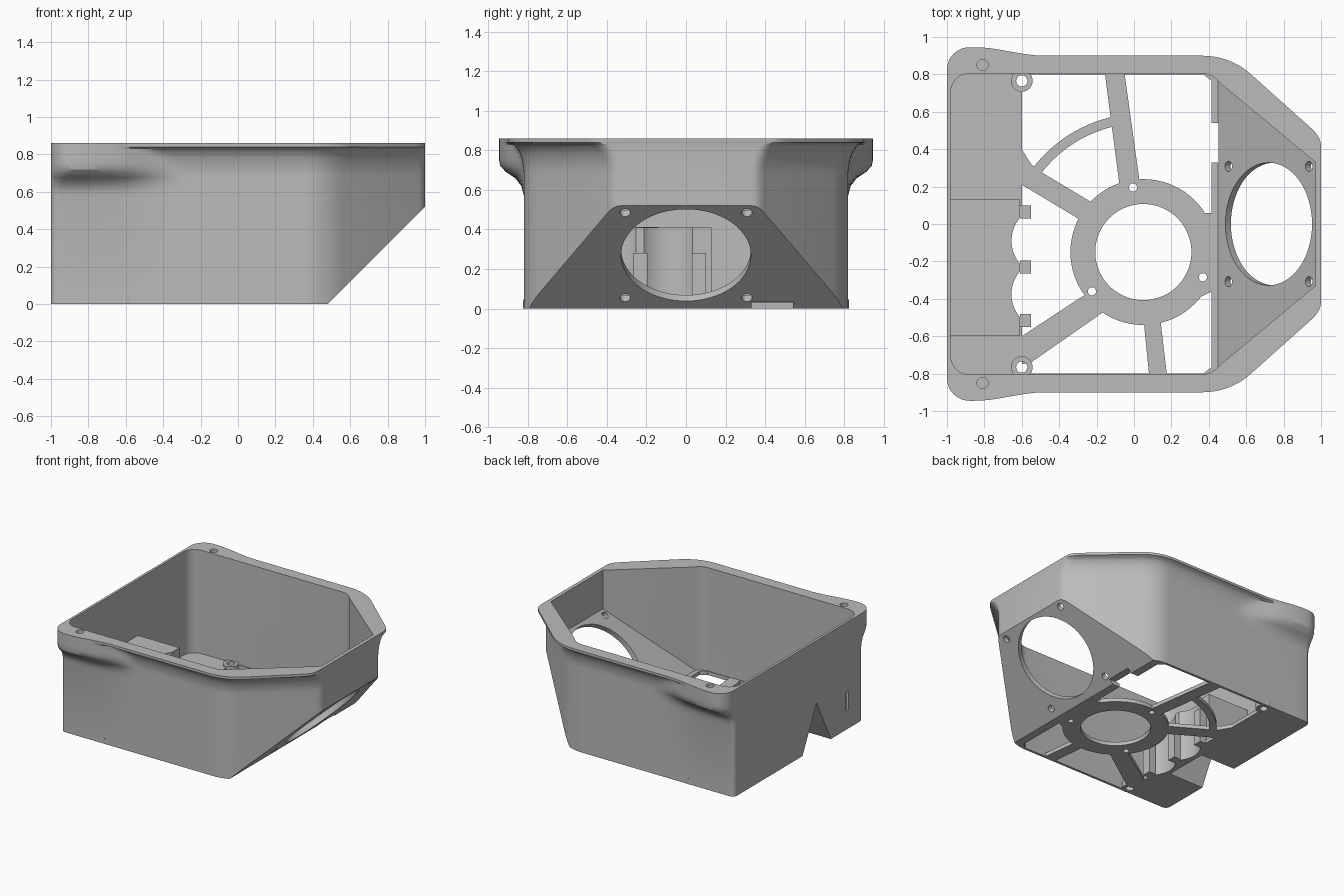
import bpy, bmesh, math
from mathutils import Vector, Matrix

if "Cube" in bpy.data.objects:
    bpy.data.objects.remove(bpy.data.objects["Cube"])

grey = bpy.data.materials.new("warm_grey_plastic")
grey.diffuse_color = (0.5, 0.5, 0.5, 1)
grey.use_nodes = True
grey.node_tree.nodes["Principled BSDF"].inputs["Base Color"].default_value = grey.diffuse_color


def make(name, bm):
    bmesh.ops.recalc_face_normals(bm, faces=bm.faces)
    me = bpy.data.meshes.new(name)
    bm.to_mesh(me)
    bm.free()
    ob = bpy.data.objects.new(name, me)
    bpy.context.collection.objects.link(ob)
    me.materials.append(grey)
    return ob


def loft(rings):
    bm = bmesh.new()
    vs = [[bm.verts.new(p) for p in r] for r in rings]
    n = len(rings[0])
    for a, b in zip(vs, vs[1:]):
        for i in range(n):
            j = (i + 1) % n
            bm.faces.new((a[i], a[j], b[j], b[i]))
    bm.faces.new(vs[0][::-1])
    bm.faces.new(vs[-1])
    return bm


def prism(name, pts, z0, z1):
    return make(name, loft([[(x, y, z) for x, y in pts] for z in (z0, z1)]))


def box(name, x0, x1, y0, y1, z0, z1):
    return prism(name, [(x0, y0), (x1, y0), (x1, y1), (x0, y1)], z0, z1)


def disc(x, y, r, n=32):
    return [(x + r * math.cos(2 * math.pi * i / n), y + r * math.sin(2 * math.pi * i / n)) for i in range(n)]


def slope_cut(bm, offset):
    # trim everything beyond the plane x - z = offset and close the opening
    bmesh.ops.bisect_plane(bm, geom=bm.verts[:] + bm.edges[:] + bm.faces[:], dist=1e-5,
                           plane_co=(offset, 0, 0), plane_no=(1, 0, -1), clear_outer=True)
    bmesh.ops.holes_fill(bm, edges=[e for e in bm.edges if e.is_boundary], sides=0)
    return bm


def boolean(ob, other, op='DIFFERENCE', keep=False):
    m = ob.modifiers.new("bool", 'BOOLEAN')
    m.operation, m.object, m.solver = op, other, 'EXACT'
    bpy.context.view_layer.objects.active = ob
    bpy.ops.object.modifier_apply(modifier=m.name)
    if not keep:
        bpy.data.objects.remove(other)


def bezier(a, b, c, n=8):
    a, b, c = Vector(a), Vector(b), Vector(c)
    return [a * (1 - t) ** 2 + b * 2 * t * (1 - t) + c * t * t for t in (i / n for i in range(n + 1))]


def smooth(t):
    t = min(1, max(0, t))
    return t * t * (3 - 2 * t)


def arc_corner(cx, cy, r, n=8):
    return [Vector((cx - r * math.cos(a), cy + r * math.sin(a))) for a in (i * math.pi / 2 / n for i in range(n + 1))]


# Outline of the body and of the flared rim, matched point by point
xs = [-0.85 + i * 0.04 for i in range(30)]
body = arc_corner(-0.96, 0.78, 0.04) + [Vector((x, 0.82)) for x in xs]
rim = arc_corner(-0.88, 0.825, 0.12) + [Vector((x, 0.945 - 0.045 * smooth((x + 0.85) / 0.37))) for x in xs]
body += bezier((0.36, 0.82), (0.465, 0.82), (0.56, 0.74)) + bezier((0.965, 0.395), (1, 0.365), (1, 0.33), 4)
rim += bezier((0.36, 0.90), (0.51, 0.90), (0.62, 0.805)) + bezier((0.95, 0.51), (1, 0.465), (1, 0.42), 4)

BUMP = [(0.57, 0), (0.62, 0.1), (0.66, 0.35), (0.69, 0.72), (0.72, 0.95), (0.75, 1), (0.9, 1)]


def flare(z, x):
    t = min(1, max(0, (z - 0.68) / 0.16))
    main = 1 - math.sqrt(1 - t * t)
    bump = 0
    for (a, fa), (b, fb) in zip(BUMP, BUMP[1:]):
        if a <= z <= b:
            bump = fa + (fb - fa) * (z - a) / (b - a)
    return max(main, bump * (1 - smooth((x + 0.65) / 0.37)))


rings = []
for z in (0, 0.57, 0.6, 0.62, 0.64, 0.66, 0.675, 0.69, 0.705, 0.72, 0.75, 0.78, 0.8, 0.82, 0.83, 0.84, 0.86):
    half = [b.lerp(r, flare(z, b.x)) for b, r in zip(body, rim)]
    rings.append([(p.x, p.y, z) for p in half] + [(p.x, -p.y, z) for p in reversed(half)])
shell = make("housing_shell", slope_cut(loft(rings), 0.48))

# Inner cavity with sloped end
half = arc_corner(-0.88, 0.705, 0.1) + bezier((0.36, 0.805), (0.42, 0.805), (0.47, 0.745)) + [Vector((0.97, 0.33))]
half = [(p.x, p.y) for p in half]
plan = half + [(x, -y) for x, y in reversed(half)]
boolean(shell, make("cavity", slope_cut(loft([[(x, y, z) for x, y in plan] for z in (0.03, 0.95)]), 0.42)))

# Floor opening and the small gap in the sill
boolean(shell, prism("opening", [(-0.6, -0.8), (0.37, -0.8), (0.415, -0.765), (0.415, 0.765),
                                 (0.37, 0.8), (-0.6, 0.8)], -0.05, 0.1))
boolean(shell, box("sill_gap", 0.4, 0.53, 0.33, 0.54, -0.02, 0.032))

# Large round port and its screw holes through the sloped face
turn = Matrix.Translation((0.75, 0, 0.27)) @ Matrix.Rotation(math.radians(135), 4, 'Y')


def slope_hole(u, v, r, n):
    ob = prism("port", disc(u, v, r, n), -0.15, 0.12)
    ob.data.transform(turn)
    boolean(shell, ob)


slope_hole(0, 0, 0.328, 64)
for u in (-0.304, 0.304):
    for v in (-0.308, 0.308):
        slope_hole(u, v, 0.027, 20)

# Rim screw holes
for s in (-1, 1):
    boolean(shell, prism("rim_hole", disc(-0.81, 0.85 * s, 0.03, 24), 0.76, 0.9))

# Holder block on the end wall
block = box("holder_block", -0.98, -0.61, -0.6, 0.13, 0.03, 0.41)

# Wedge notch through wall and block, and scalloped block front
bm = loft([[(x, -0.42, -0.02), (x, -0.04, -0.02), (x, -0.23, 0.36)] for x in (-1.05, -0.69)])
notch = make("notch", bm)
scallops = [prism("scallop", disc(-0.465, y, 0.19, 64), -0.05, 0.5) for y in (-0.09, -0.375)]
for cutter in [notch] + scallops:
    boolean(block, cutter, keep=True)
    boolean(shell, cutter)
boolean(shell, box("wall_slot", -1.05, -0.93, -0.635, -0.605, 0.15, 0.3))

# Round cap inlay on the block top
prism("block_cap", disc(-0.87, -0.23, 0.088, 40), 0.41, 0.413)

# Retaining tabs on the block front
for i, y in enumerate((0.065, -0.23, -0.515)):
    box("retaining_tab_%d" % i, -0.61, -0.55, y - 0.035, y + 0.035, 0, 0.28)

# Floor spider: ring, side plate, spokes and curved brace
C = (0.05, -0.15)
spider = prism("floor_spider", disc(*C, 0.39, 72), 0, 0.03)
a0, a1, n = math.radians(99), math.radians(146), 16
brace = [(C[0] + r * math.cos(a), C[1] + r * math.sin(a))
         for r, order in ((0.69, range(n + 1)), (0.742, range(n, -1, -1)))
         for a in (a0 + (a1 - a0) * i / n for i in order)]
arms = [
    [(-0.155, 0.8), (-0.07, 0.15), (0.045, 0.12), (-0.05, 0.8)],
    [(-0.6, 0.21), (-0.25, 0.0), (-0.15, 0.07), (-0.5, 0.28), (-0.55, 0.32), (-0.6, 0.40)],
    [(-0.6, -0.60), (-0.22, -0.35), (-0.12, -0.44), (-0.55, -0.74), (-0.6, -0.75)],
    [(0.08, -0.8), (0.175, -0.8), (0.14, -0.5), (0.05, -0.5)],
    [(0.0, 0.19), (0.1, 0.0), (0.3, -0.42), (0.415, -0.36), (0.415, 0.06), (0.3, 0.06), (0.04, 0.17)],
    brace,
]
for arm in arms:
    boolean(spider, prism("arm", arm, 0, 0.03), 'UNION')
boolean(spider, prism("ring_hole", disc(*C, 0.257, 72), -0.05, 0.1))
for x, y in ((-0.005, 0.195), (0.368, -0.285), (-0.225, -0.36)):
    boolean(spider, prism("screw_hole", disc(x, y, 0.022, 20), -0.05, 0.1))

# Corner screw lugs on the floor edge
for s, side in ((1, "back"), (-1, "front")):
    lug = prism("screw_lug_" + side, disc(-0.6, 0.765 * s, 0.058, 32), 0, 0.045)
    hole = prism("lug_hole", disc(-0.6, 0.765 * s, 0.03, 24), -0.05, 0.1)
    boolean(lug, hole, keep=True)
    boolean(shell, hole)

# Smooth shading with sharp edges kept
bpy.ops.object.select_all(action='DESELECT')
for ob in bpy.context.collection.objects:
    ob.select_set(True)
    bpy.context.view_layer.objects.active = ob
bpy.ops.object.shade_smooth_by_angle(angle=math.radians(30))
